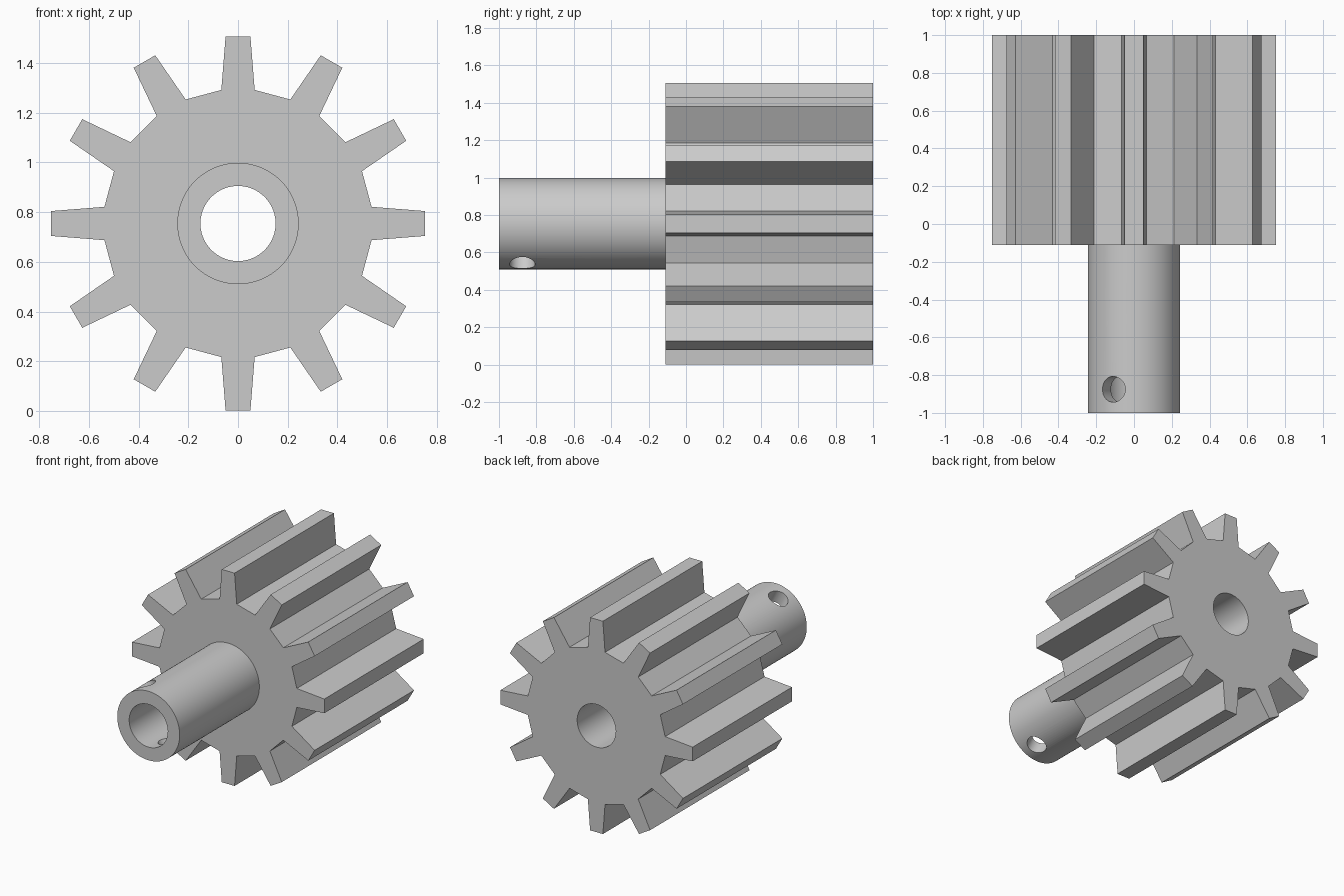
import bpy, bmesh
from math import sin, cos, radians, pi
from mathutils import Matrix, Vector

cube = bpy.data.objects.get("Cube")
if cube:
    bpy.data.objects.remove(cube, do_unlink=True)

CENTRE_Z = 0.754
TEETH = 12
GEAR_FRONT, GEAR_BACK, SHAFT_FRONT = -0.11, 1.0, -1.0

grey = bpy.data.materials.new("plain grey")
grey.use_nodes = True
grey.diffuse_color = (0.6, 0.6, 0.6, 1)
grey.node_tree.nodes["Principled BSDF"].inputs["Base Color"].default_value = (0.6, 0.6, 0.6, 1)


def make_prism(name, outline, start, end):
    """Extrude an (x, z) outline along y, about the gear axis."""
    bm = bmesh.new()
    face = bm.faces.new([bm.verts.new((x, start, z + CENTRE_Z)) for x, z in outline])
    moved = bmesh.ops.extrude_face_region(bm, geom=[face])["geom"]
    verts = [v for v in moved if isinstance(v, bmesh.types.BMVert)]
    bmesh.ops.translate(bm, verts=verts, vec=(0, end - start, 0))
    bmesh.ops.recalc_face_normals(bm, faces=bm.faces)
    mesh = bpy.data.meshes.new(name)
    bm.to_mesh(mesh)
    bm.free()
    mesh.materials.append(grey)
    obj = bpy.data.objects.new(name, mesh)
    bpy.context.collection.objects.link(obj)
    return obj


def circle(radius, sides=96):
    return [(radius * sin(2 * pi * i / sides), radius * cos(2 * pi * i / sides)) for i in range(sides)]


def combine(target, other, operation):
    """Apply a boolean and remove the helper."""
    other.hide_render = True
    mod = target.modifiers.new(operation.lower(), "BOOLEAN")
    mod.operation = operation
    mod.solver = "EXACT"
    mod.object = other
    bpy.context.view_layer.objects.active = target
    bpy.ops.object.modifier_apply(modifier=mod.name)
    bpy.data.objects.remove(other, do_unlink=True)


# Toothed wheel: each tooth tapers from the root to a flat tip
tooth = [(-0.067, 0.537), (-0.05, 0.752), (0.05, 0.752), (0.067, 0.537)]
outline = []
for i in range(TEETH):
    a = 2 * pi * i / TEETH
    outline += [(x * cos(a) + z * sin(a), z * cos(a) - x * sin(a)) for x, z in tooth]
gear = make_prism("pinion_gear", outline, GEAR_FRONT, GEAR_BACK)

# Shaft joined to the front of the wheel
shaft = make_prism("shaft", circle(0.244), SHAFT_FRONT, GEAR_FRONT + 0.2)
combine(gear, shaft, "UNION")

# Bore through the full length
bore = make_prism("bore_cutter", circle(0.151), SHAFT_FRONT - 0.2, GEAR_BACK + 0.2)
combine(gear, bore, "DIFFERENCE")

# Slanted pin hole through both walls of the shaft
pin = make_prism("pin_hole_cutter", circle(0.068, 48), -0.5, 0.5)
pin.data.transform(Matrix.Translation((0, 0, -CENTRE_Z)))
pin.data.transform(Matrix.Translation(Vector((0, -0.875, CENTRE_Z)))
                   @ Matrix.Rotation(radians(-27), 4, "Y")
                   @ Matrix.Rotation(radians(90), 4, "X"))
combine(gear, pin, "DIFFERENCE")

# Smooth round surfaces, crisp edges
bpy.ops.object.select_all(action="DESELECT")
gear.select_set(True)
bpy.context.view_layer.objects.active = gear
bpy.ops.object.shade_smooth_by_angle(angle=radians(14))
